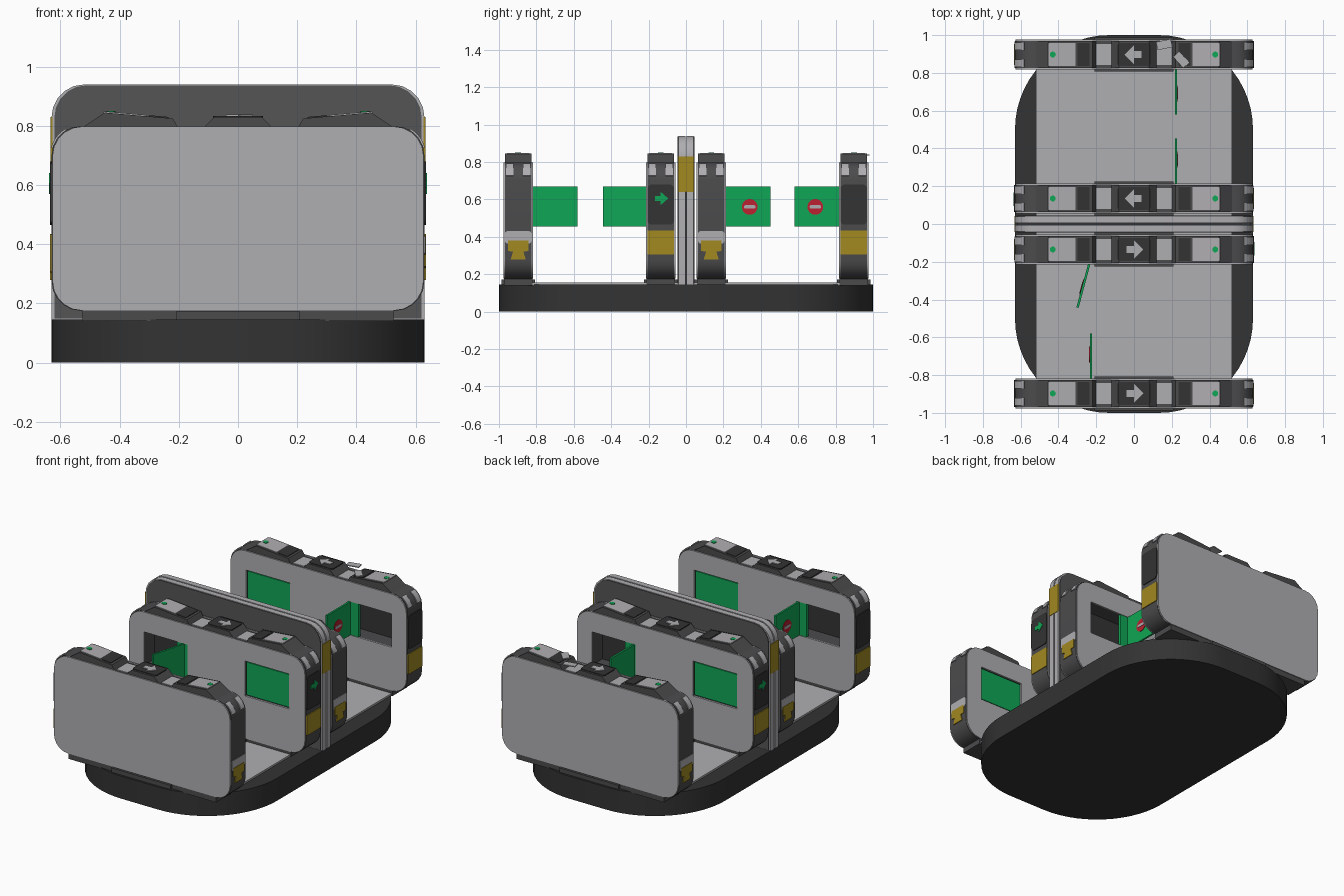
import bpy, bmesh, math
from mathutils import Matrix, Vector

if "Cube" in bpy.data.objects:
    bpy.data.objects.remove(bpy.data.objects["Cube"])


def material(name, r, g, b):
    m = bpy.data.materials.new(name)
    m.diffuse_color = (r, g, b, 1)
    m.use_nodes = True
    m.node_tree.nodes["Principled BSDF"].inputs["Base Color"].default_value = m.diffuse_color
    return m


LIGHT = material("light_grey", 0.43, 0.42, 0.44)
BODY = material("body_grey", 0.07, 0.07, 0.073)
PANEL = material("panel_grey", 0.09, 0.09, 0.093)
DARK = material("dark_grey", 0.033, 0.033, 0.034)
GREEN = material("green", 0.005, 0.38, 0.09)
RED = material("red", 0.50, 0.015, 0.03)
YELLOW = material("yellow", 0.36, 0.25, 0.015)


def prism(name, pts, axis, lo, hi, mat):
    """Extrude a 2D outline along an axis (x: y,z / y: x,z / z: x,y)."""
    def at(p, t):
        return {'x': (t, *p), 'y': (p[0], t, p[1]), 'z': (*p, t)}[axis]
    bm = bmesh.new()
    a = [bm.verts.new(at(p, lo)) for p in pts]
    b = [bm.verts.new(at(p, hi)) for p in pts]
    bm.faces.new(a)
    bm.faces.new(b)
    n = len(pts)
    for i in range(n):
        bm.faces.new((a[i], a[(i + 1) % n], b[(i + 1) % n], b[i]))
    bmesh.ops.recalc_face_normals(bm, faces=bm.faces)
    me = bpy.data.meshes.new(name)
    bm.to_mesh(me)
    bm.free()
    me.materials.append(mat)
    ob = bpy.data.objects.new(name, me)
    bpy.context.collection.objects.link(ob)
    return ob


def rect(u0, u1, v0, v1):
    return [(u0, v0), (u1, v0), (u1, v1), (u0, v1)]


def arc(cx, cy, r, a0, a1, n=5):
    return [(cx + r * math.cos(math.radians(a0 + (a1 - a0) * i / n)),
             cy + r * math.sin(math.radians(a0 + (a1 - a0) * i / n))) for i in range(n + 1)]


def rounded(u0, u1, v0, v1, r, n=5):
    return (arc(u1 - r, v1 - r, r, 0, 90, n) + arc(u0 + r, v1 - r, r, 90, 180, n)
            + arc(u0 + r, v0 + r, r, 180, 270, n) + arc(u1 - r, v0 + r, r, 270, 360, n))


def slope_z(x):
    return 0.825 + (abs(x) - 0.22) * 0.02 / 0.23


def cut(ob, cutters):
    for c in cutters:
        m = ob.modifiers.new("window", 'BOOLEAN')
        m.operation, m.solver, m.object = 'DIFFERENCE', 'EXACT', c
    bpy.context.view_layer.update()
    ev = ob.evaluated_get(bpy.context.evaluated_depsgraph_get())
    me = bpy.data.meshes.new_from_object(ev)
    ob.modifiers.clear()
    ob.data = me


ARROW = [(-.04, -.018), (0, -.018), (0, -.05), (.05, 0), (0, .05), (0, .018), (-.04, .018)]
BADGE = [(-.055, .38), (.055, .38), (.055, .325), (.028, .32), (.04, .28),
         (-.04, .28), (-.028, .32), (-.055, .325)]


def pedestal(yc, s, tag):
    """One gate cabinet; s is the side (+y or -y) facing the passage."""
    def p(name, pts, axis, lo, hi, mat):
        return prism(tag + name, pts, axis, lo, hi, mat)
    # band with raised blocks along its top edge
    half = [(.52, .798), (.45, .845), (.22, .825), (.20, .79), (.12, .79), (.08, .83)]
    outline = (arc(.53, .275, .1, 270, 360) + arc(.53, .70, .1, 0, 75, 4) + half
               + [(-x, z) for x, z in half[::-1]]
               + arc(-.53, .70, .1, 105, 180, 4) + arc(-.53, .275, .1, 180, 270))
    body = p("cabinet_band", outline, 'y', yc - .072, yc + .072, BODY)
    side = rounded(-.627, .627, .176, .798, .1)
    inner = p("inner_side_panel", side, 'y', *sorted((yc + s * .072, yc + s * .08)), LIGHT)
    p("outer_side_panel", side, 'y', *sorted((yc - s * .072, yc - s * .08)), LIGHT)
    # open slot for the flap and shallow window
    slot = p("slot_cutter", rect(-.52, -.21, .455, .67), 'y',
             *sorted((yc - s * .03, yc + s * .1)), DARK)
    win = p("window_cutter", rect(.20, .515, .45, .675), 'y',
            *sorted((yc + s * .062, yc + s * .1)), DARK)
    for ob in (body, inner):
        cut(ob, (slot, win))
    for ob in (slot, win):
        bpy.data.objects.remove(ob)
    p("slot_lining", rect(-.519, -.211, .456, .669), 'y',
      *sorted((yc - s * .03, yc - s * .025)), DARK)
    p("window_pane", rect(.207, .508, .457, .668), 'y',
      *sorted((yc + s * .06, yc + s * .074)), GREEN)
    p("flap_root", rect(-.285, -.211, .456, .669), 'y',
      *sorted((yc + s * .06, yc + s * .078)), GREEN)
    # feet
    p("foot", rect(-.525, .525, .14, .18), 'y', yc - .075, yc + .075, BODY)
    p("foot_lip", rect(-.21, .21, .145, .172), 'y', yc - .09, yc + .09, BODY)
    # top plates
    for m in (-1, 1):
        for nm, x0, x1, mat in (("reader_plate", .31, .455, LIGHT), ("strip_plate", .235, .30, DARK)):
            x0, x1 = m * x0, m * x1
            p(nm, [(x0, slope_z(x0) - .002), (x1, slope_z(x1) - .002),
                   (x1, slope_z(x1) + .004), (x0, slope_z(x0) + .004)],
              'y', yc - .06, yc + .06, mat)
        p("small_plate", rect(*sorted((m * .12, m * .20)), .788, .796), 'y', yc - .055, yc + .055, LIGHT)
        x = .43 * m
        p("status_dot", arc(x, yc, .016, 0, 330, 11), 'z', .842, .85, GREEN)
        # lamps on the rounded corners
        lo = 15 if m > 0 else 120
        lamp = arc(.53 * m, .70, .105, lo, lo + 45) + arc(.53 * m, .70, .097, lo + 45, lo)
        for dy in (-.045, .045):
            p("corner_lamp", lamp, 'y', yc + dy - .02, yc + dy + .02, LIGHT)
    p("centre_plate", rounded(-.085, .085, yc - .06, yc + .06, .015), 'z', .828, .834, DARK)
    p("top_arrow", [(x, yc + y) for x, y in ARROW], 'z', .833, .838, LIGHT)
    # end plates: badge end on one side, status end on the other
    for m in (-1, 1):
        def end(nm, pts, mat, d=.635):
            p(nm, [(yc + y, z) for y, z in pts], 'x', *sorted((m * .628, m * d)), mat)
        if m == s:
            end("end_label", rounded(-.07, .07, .365, .43, .012), LIGHT, .633)
            end("end_badge", BADGE, YELLOW)
        else:
            end("end_screen", rounded(-.072, .072, .465, .68, .025), DARK)
            end("end_plate", rounded(-.072, .072, .305, .435, .008), YELLOW)
            if s < 0:
                end("end_arrow", [(x * .8, .605 + y * .7) for x, y in ARROW], GREEN, .638)


pedestal(-.897, 1, "outer_")
pedestal(-.135, -1, "inner_")

# second lane: the same cabinets turned half round
for ob in list(bpy.context.collection.objects):
    twin = ob.copy()
    twin.name = "rear_" + ob.name
    twin.matrix_world = Matrix.Rotation(math.pi, 4, 'Z')
    bpy.context.collection.objects.link(twin)


def flap(x, y, d, side, length, angle=0):
    """Green barrier flap with a stop sign on one face."""
    mid = d * length * .53
    disc = arc(mid, .56, .042, 0, 345, 23)
    parts = [prism("barrier_flap", rect(*sorted((-d * .02, d * length)), .455, .67), 'x', -.006, .006, GREEN),
             prism("stop_disc", disc, 'x', *sorted((side * .005, side * .009)), RED),
             prism("stop_bar", rounded(mid - .03, mid + .03, .551, .569, .006), 'x',
                   *sorted((side * .008, side * .011)), LIGHT)]
    for ob in parts:
        ob.matrix_world = Matrix.Translation((x, y, 0)) @ Matrix.Rotation(angle, 4, 'Z')


flap(-.228, -.817, 1, -1, .237)
flap(-.238, -.215, -1, -1, .235, math.radians(-15))
flap(.222, .215, 1, 1, .237)
flap(.222, .817, -1, 1, .237)

# base and floor
prism("base", rounded(-.63, .63, -1, 1, .5, 14), 'z', 0, .145, DARK)
prism("floor_plate", rect(-.52, .52, -.82, .82), 'z', .14, .157, LIGHT)

# central divider: two light sheets, dark faces, yellow end markers
for m in (-1, 1):
    tall = [(-.63, .145), (.63, .145)] + arc(.52, .83, .11, 0, 90) + arc(-.52, .83, .11, 90, 180)
    face = [(x * .985, .15 + (z - .145) * .99) for x, z in tall]
    prism("divider_sheet", tall, 'y', *sorted((m * .004, m * .04)), LIGHT)
    prism("divider_face", face, 'y', *sorted((m * .039, m * .045)), PANEL)
    prism("divider_marker", rect(-.042, .042, .64, .83), 'x', *sorted((m * .627, m * .633)), YELLOW)
prism("divider_core", rect(-.62, .62, .146, .83), 'y', -.005, .005, DARK)

# loose plates on the rear cabinet
for x, y, a in ((.16, .95, 12), (.25, .87, -48)):
    ob = prism("loose_plate", rect(-.04, .04, -.022, .022), 'z', 0, .006, LIGHT)
    ob.matrix_world = Matrix.Translation((x, y, .835)) @ Matrix.Rotation(math.radians(a), 4, 'Z')

# smooth rounded corners, crisp edges
for ob in bpy.context.collection.objects:
    ob.select_set(True)
    bpy.context.view_layer.objects.active = ob
bpy.ops.object.shade_smooth_by_angle(angle=math.radians(30))
